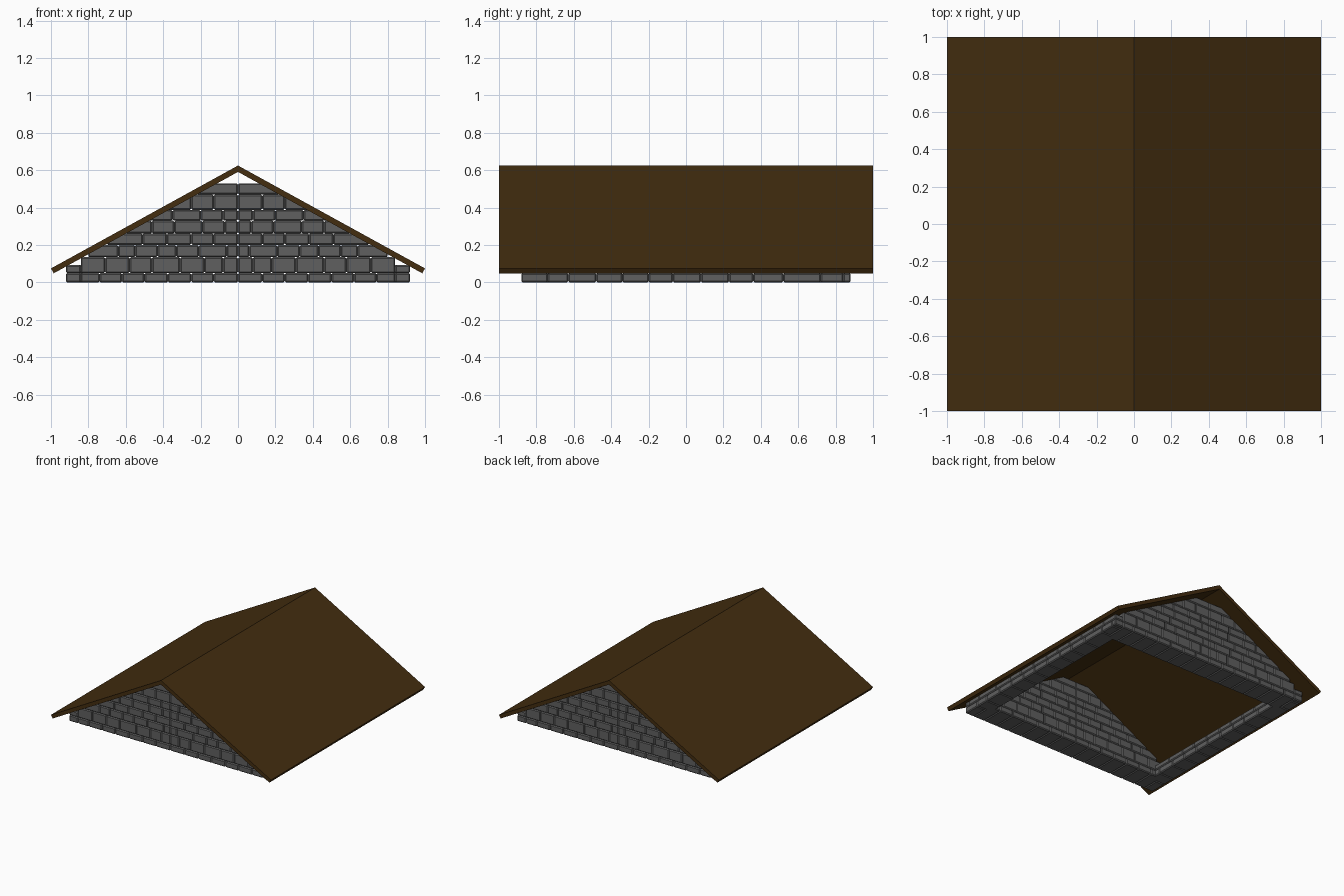
import bpy
import bmesh
from mathutils import Vector

cube = bpy.data.objects.get("Cube")
if cube:
    bpy.data.objects.remove(cube, do_unlink=True)


def make_material(name, rgb):
    mat = bpy.data.materials.new(name)
    mat.use_nodes = True
    colour = (*rgb, 1)
    mat.diffuse_color = colour
    bsdf = mat.node_tree.nodes["Principled BSDF"]
    bsdf.inputs["Base Color"].default_value = colour
    bsdf.inputs["Roughness"].default_value = 0.9
    return mat


wood = make_material("dark brown wood", (0.056, 0.026, 0.005))
stone = make_material("grey stone", (0.115, 0.115, 0.115))

SLOPE = 0.55
UNDER_APEX = 0.591


def add_object(name, bm, mat):
    bmesh.ops.recalc_face_normals(bm, faces=bm.faces)
    mesh = bpy.data.meshes.new(name)
    bm.to_mesh(mesh)
    bm.free()
    mesh.materials.append(mat)
    obj = bpy.data.objects.new(name, mesh)
    bpy.context.collection.objects.link(obj)
    return obj


def add_brick(target, low, high):
    """Bevelled block between two corners, trimmed under the roof slopes."""
    low, high = Vector(low), Vector(high)
    bm = bmesh.new()
    bmesh.ops.create_cube(bm, size=1)
    for v in bm.verts:
        v.co = (low + high) / 2 + v.co * (high - low)
    bmesh.ops.bevel(bm, geom=bm.edges[:], offset=0.007, segments=1,
                    affect='EDGES', profile=0.5)
    for side in (-1, 1):
        cut = bmesh.ops.bisect_plane(
            bm, geom=bm.verts[:] + bm.edges[:] + bm.faces[:],
            plane_co=(0, 0, UNDER_APEX + 0.004), plane_no=(side * SLOPE, 0, 1),
            clear_outer=True)
        edges = [e for e in cut["geom_cut"] if isinstance(e, bmesh.types.BMEdge)]
        if edges and bm.faces:
            bmesh.ops.holes_fill(bm, edges=edges)
    piece = bpy.data.meshes.new("brick_piece")
    bm.to_mesh(piece)
    bm.free()
    target.from_mesh(piece)
    bpy.data.meshes.remove(piece)


# Roof: one sloping panel on each side of the ridge
for side, name in ((-1, "right_roof_panel"), (1, "left_roof_panel")):
    bm = bmesh.new()
    profile = [(0, 0.625), (1, 0.075), (0.985, 0.049), (0, UNDER_APEX)]
    face = bm.faces.new([bm.verts.new((side * x, -1, z)) for x, z in profile])
    out = bmesh.ops.extrude_face_region(bm, geom=[face])
    moved = [v for v in out["geom"] if isinstance(v, bmesh.types.BMVert)]
    bmesh.ops.translate(bm, verts=moved, vec=(0, 2, 0))
    add_object(name, bm, wood)

# Gable walls: courses of blocks, each course mirrored about the centre
levels = [0, 0.05, 0.135, 0.2, 0.262, 0.33, 0.388, 0.47, 0.53]
courses = [
    [0, 0.13, 0.25, 0.375, 0.5, 0.62, 0.74, 0.84],
    [0, 0.08, 0.18, 0.31, 0.46, 0.58, 0.71, 0.84],
    [0, 0.06, 0.21, 0.33, 0.43, 0.55, 0.64, 0.8],
    [0, 0.13, 0.25, 0.38, 0.51, 0.7],
    [0, 0.07, 0.19, 0.34, 0.46, 0.6],
    [0, 0.08, 0.2, 0.35, 0.48],
    [0, 0.13, 0.25, 0.38],
    [0, 0.22],
]
for y_low, y_high, name in ((-0.88, -0.68, "front_gable_wall"),
                            (0.68, 0.88, "back_gable_wall")):
    bm = bmesh.new()
    for z_low, z_high, joints in zip(levels, levels[1:], courses):
        for a, b in zip(joints, joints[1:]):
            add_brick(bm, (a, y_low, z_low), (b, y_high, z_high))
            add_brick(bm, (-b, y_low, z_low), (-a, y_high, z_high))
    add_object(name, bm, stone)

# Low side walls: two courses under the eaves, thicker between the gables
side_joints = [-0.88, -0.74, -0.63, -0.48, -0.34, -0.2, -0.07, 0.08,
               0.23, 0.36, 0.52, 0.72, 0.84, 0.88]
for side, name in ((-1, "right_side_wall"), (1, "left_side_wall")):
    bm = bmesh.new()
    for z_low, z_high, flip in ((0, 0.05, 1), (0.05, 0.092, -1)):
        joints = sorted(flip * y for y in side_joints)
        for a, b in zip(joints, joints[1:]):
            inner = 0.78 if abs(a + b) / 2 < 0.69 else 0.84
            x_low, x_high = sorted((side * inner, side * 0.92))
            add_brick(bm, (x_low, a, z_low), (x_high, b, z_high))
    add_object(name, bm, stone)
